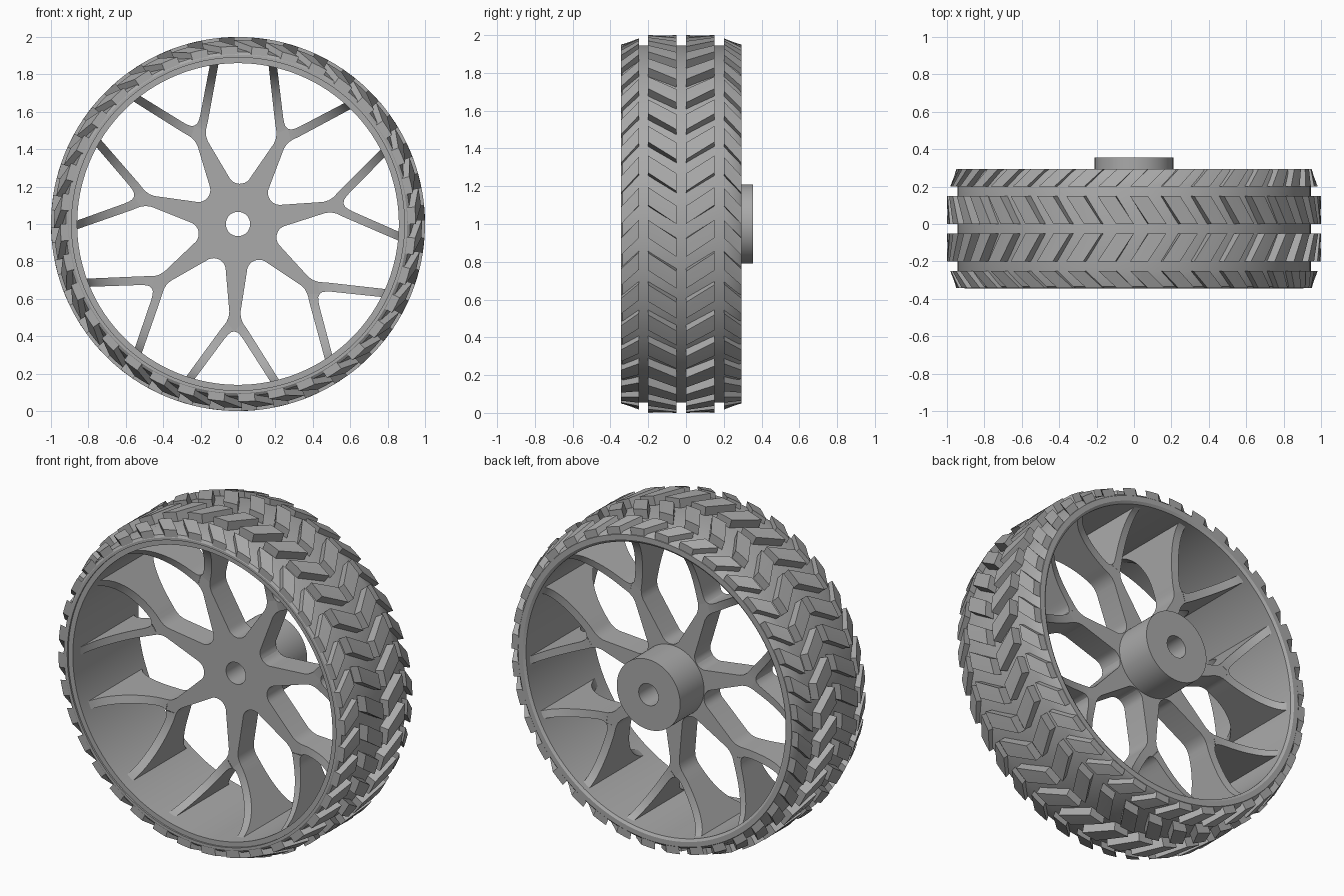
import bpy, bmesh
from math import sin, cos, pi, radians, sqrt, hypot

cube = bpy.data.objects.get("Cube")
if cube:
    bpy.data.objects.remove(cube)

grey = bpy.data.materials.new("plain_grey")
grey.use_nodes = True
COLOUR = (0.40, 0.40, 0.40, 1)
grey.diffuse_color = COLOUR
grey.node_tree.nodes["Principled BSDF"].inputs["Base Color"].default_value = COLOUR


def polar(r, angle, y):
    """Point at a radius and angle around the axle, which runs along y."""
    return (r * cos(angle), y, 1 + r * sin(angle))


def finish(bm, name):
    bmesh.ops.recalc_face_normals(bm, faces=bm.faces)
    mesh = bpy.data.meshes.new(name)
    bm.to_mesh(mesh)
    bm.free()
    mesh.materials.append(grey)
    ob = bpy.data.objects.new(name, mesh)
    bpy.context.collection.objects.link(ob)
    bpy.ops.object.select_all(action='DESELECT')
    ob.select_set(True)
    bpy.context.view_layer.objects.active = ob
    bpy.ops.object.shade_smooth_by_angle(angle=radians(30))
    return ob


def loft(bm, rings, closed=False):
    """Join rings of points with quads, capping the ends unless closed."""
    rows = [[bm.verts.new(p) for p in ring] for ring in rings]
    n = len(rows[0])
    pairs = list(zip(rows, rows[1:] + rows[:1])) if closed else list(zip(rows, rows[1:]))
    for a, b in pairs:
        for i in range(n):
            j = (i + 1) % n
            bm.faces.new((a[i], a[j], b[j], b[i]))
    if not closed:
        bm.faces.new(rows[0])
        bm.faces.new(rows[-1])


def lathe(name, profile, steps=128):
    bm = bmesh.new()
    rings = [[polar(r, 2 * pi * k / steps, y) for r, y in profile] for k in range(steps)]
    loft(bm, rings, closed=True)
    return finish(bm, name)


# Rim and tyre carcass in one turned ring, and the hub barrel with its bore
lathe("tyre_body", [(0.86, -0.335), (0.89, -0.335), (0.89, -0.345), (0.905, -0.345),
                    (0.92, -0.335), (0.945, -0.25), (0.945, 0.2), (0.92, 0.28),
                    (0.905, 0.295), (0.875, 0.295), (0.86, 0.285)])
lathe("hub", [(0.065, -0.02), (0.21, -0.02), (0.21, 0.355), (0.065, 0.355)], 96)

# Tread: four rows of slanted blocks forming a zigzag
BLOCKS = 36
PITCH = 2 * pi / BLOCKS
FILL = 0.55 * PITCH
SLANT = 0.10


def tread_row(name, y0, y1, top0, top1, shift0, shift1, base0, base1):
    bm = bmesh.new()
    for k in range(BLOCKS):
        rings = []
        for s in (0, 0.5, 1):
            a0 = k * PITCH + shift0 + s * FILL
            a1 = k * PITCH + shift1 + s * FILL
            rings.append([polar(base0, a0, y0), polar(top0, a0, y0),
                          polar(top1, a1, y1), polar(base1, a1, y1)])
        loft(bm, rings)
    finish(bm, name)


tread_row("tread_front_shoulder", -0.343, -0.25, 0.95, 0.983, 0, SLANT, 0.905, 0.93)
tread_row("tread_front_centre", -0.2, -0.05, 1.0, 1.0, SLANT, 0, 0.93, 0.93)
tread_row("tread_back_centre", 0.0, 0.15, 1.0, 1.0, 0, SLANT, 0.93, 0.93)
tread_row("tread_back_shoulder", 0.2, 0.293, 0.983, 0.95, SLANT, 0, 0.93, 0.905)

# Spokes: seven forks; the arms flare to the full rim depth
SPOKES = 7
HALF = pi / SPOKES


def depth(u, v):
    """Front and back of the spoke at a place, widening toward the rim."""
    t = min(max((hypot(u, v) - 0.52) / 0.35, 0), 1)
    flare = 1 - sqrt(max(1 - t * t, 0))
    return -0.02 - 0.31 * flare, 0.13 + 0.155 * flare


def half_spoke():
    """Pairs of outer and inner points for the stem, then for one arm."""
    cu, cv = 0.28 * cos(HALF), 0.28 * sin(HALF)
    stem = [((0.1, 0.048), (0.1, 0))]
    for k in range(6):
        a = pi + HALF + (pi / 2 - HALF) * k / 5
        p = (cu + 0.065 * cos(a), cv + 0.065 * sin(a))
        stem.append((p, (p[0], 0)))
    stem += [((0.47, 0.030), (0.49, 0)), ((0.50, 0.033), (0.54, 0)),
             ((0.525, 0.043), (0.575, 0))]
    arm = [stem[-1], ((0.54, 0.053), (0.58, 0.018)), ((0.56, 0.068), (0.595, 0.034)),
           ((0.58, 0.082), (0.615, 0.050))]
    (u0, v0), (u1, v1) = arm[-1]
    for k in range(1, 15):
        t = k / 14
        arm.append(((u0 + (0.838 - u0) * t, v0 + (0.257 - v0) * t),
                    (u1 + (0.85 - u1) * t, v1 + (0.212 - v1) * t)))
    return stem, arm


stem, arm = half_spoke()
bm = bmesh.new()
for k in range(SPOKES):
    turn = radians(268) + 2 * HALF * k

    def place(u, v, y):
        return (u * cos(turn) - v * sin(turn), y, 1 + u * sin(turn) + v * cos(turn))

    # Stem slices are bent lines across both halves
    for a, b in zip(stem, stem[1:]):
        for side in (1, -1):
            rings = []
            for (ou, ov), (iu, iv) in (a, b):
                rings.append([place(ou, side * ov, -0.02), place(iu, 0, -0.02),
                              place(iu, 0, 0.13), place(ou, side * ov, 0.13)])
            rows = [[bm.verts.new(p) for p in ring] for ring in rings]
            for i in (0, 2, 3):
                j = (i + 1) % 4
                bm.faces.new((rows[0][i], rows[0][j], rows[1][j], rows[1][i]))
    for side in (1, -1):
        rings = []
        for (ou, ov), (iu, iv) in arm:
            (of, ob_), (nf, nb) = depth(ou, ov), depth(iu, iv)
            rings.append([place(ou, side * ov, of), place(iu, side * iv, nf),
                          place(iu, side * iv, nb), place(ou, side * ov, ob_)])
        rows = [[bm.verts.new(p) for p in ring] for ring in rings]
        for a, b in zip(rows, rows[1:]):
            for i in range(4):
                j = (i + 1) % 4
                bm.faces.new((a[i], a[j], b[j], b[i]))
# Keep the axle bore open by trimming nothing inside the hub wall
bmesh.ops.remove_doubles(bm, verts=bm.verts, dist=0.0005)
finish(bm, "spokes")
